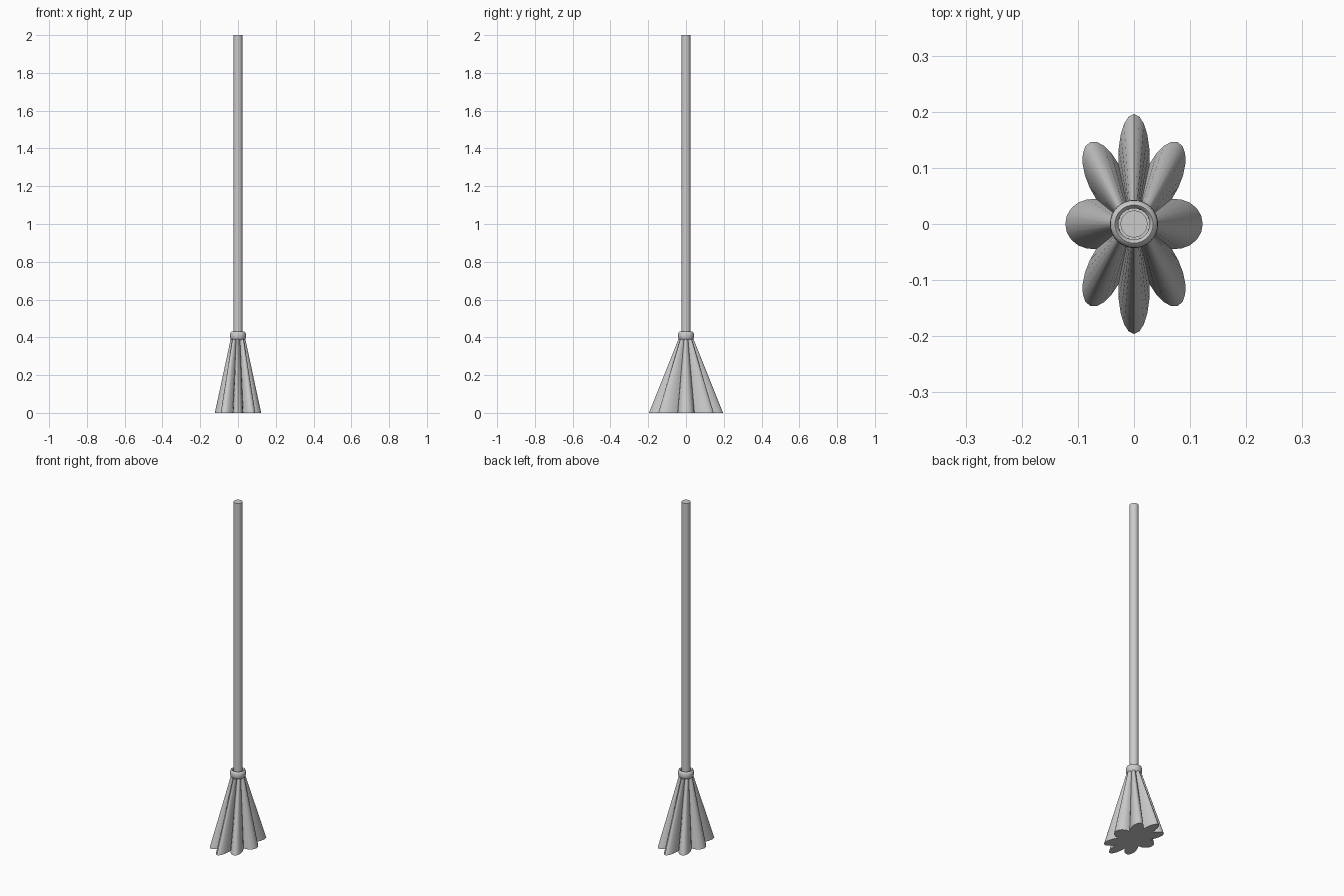
import bpy, bmesh, math

if "Cube" in bpy.data.objects:
    bpy.data.objects.remove(bpy.data.objects["Cube"])


def finish(name, bm, angle=35):
    bmesh.ops.recalc_face_normals(bm, faces=bm.faces)
    mesh = bpy.data.meshes.new(name)
    bm.to_mesh(mesh)
    bm.free()
    ob = bpy.data.objects.new(name, mesh)
    bpy.context.collection.objects.link(ob)
    bpy.ops.object.select_all(action='DESELECT')
    ob.select_set(True)
    bpy.context.view_layer.objects.active = ob
    bpy.ops.object.shade_smooth_by_angle(angle=math.radians(angle))
    return ob


def loft(bm, rings, closed=False):
    loops = [[bm.verts.new(p) for p in r] for r in rings]
    n = len(loops[0])
    pairs = list(zip(loops, loops[1:]))
    if closed:
        pairs.append((loops[-1], loops[0]))
    for a, b in pairs:
        for i in range(n):
            j = (i + 1) % n
            bm.faces.new((a[i], a[j], b[j], b[i]))
    if not closed:
        bm.faces.new(loops[0][::-1])
        bm.faces.new(loops[-1])


def circle(r, z, n=32):
    return [(r * math.cos(2 * math.pi * i / n),
             r * math.sin(2 * math.pi * i / n), z) for i in range(n)]


def rosette(tip, valley, squash, z, per_lobe=10, lobes=8):
    # Rounded lobes with sharp valleys, narrowed along x
    pts = []
    n = per_lobe * lobes
    for i in range(n):
        a = 2 * math.pi * i / n
        r = valley + (tip - valley) * abs(math.cos(a * lobes / 2))
        pts.append((r * math.cos(a) * squash, r * math.sin(a), z))
    return pts


# Long round handle
bm = bmesh.new()
loft(bm, [circle(0.024, 0.38), circle(0.024, 2.0)])
finish("handle", bm)

# Rounded binding ring
bm = bmesh.new()
profile = [(0.028, 0.392), (0.034, 0.386), (0.039, 0.390), (0.042, 0.398), (0.043, 0.408),
           (0.042, 0.418), (0.039, 0.426), (0.034, 0.430), (0.028, 0.424)]
loft(bm, [circle(r, z) for r, z in profile], closed=True)
finish("binding_ring", bm, 50)

# Pleated bristle skirt flaring to an oval base
bm = bmesh.new()
loft(bm, [rosette(0.196, 0.117, 0.625, 0.0), rosette(0.038, 0.027, 1.0, 0.395)])
finish("bristles", bm)
